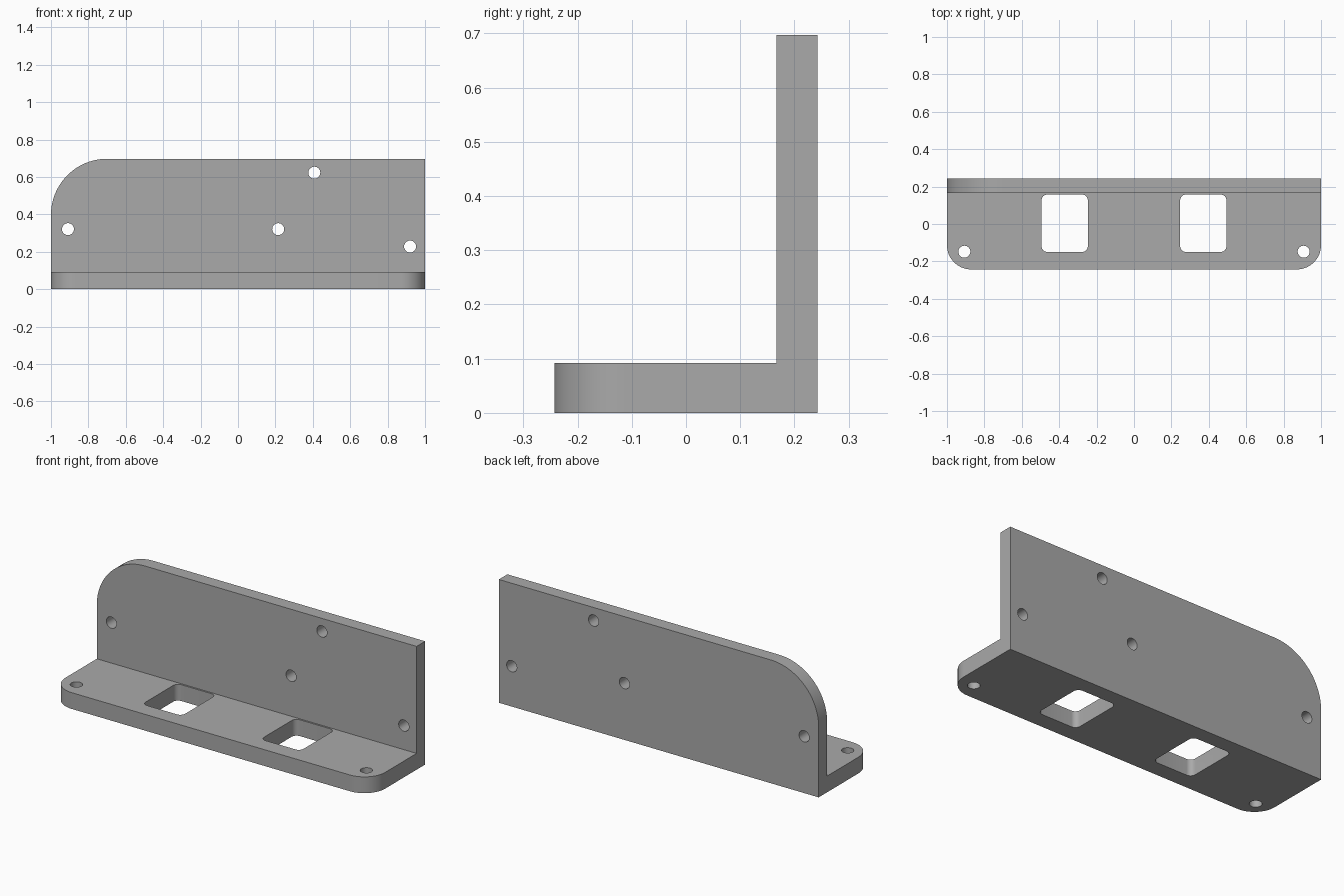
import bpy, bmesh, math
from mathutils import Matrix, Vector

cube = bpy.data.objects.get("Cube")
if cube:
    bpy.data.objects.remove(cube, do_unlink=True)

DEPTH, HEIGHT = 0.243, 0.697          # half depth, full height
WALL_Y, BASE_Z = 0.167, 0.092         # inner faces of the L
HOLE_R = 0.032

steel = bpy.data.materials.new("grey_metal")
steel.use_nodes = True
steel.diffuse_color = (0.4, 0.4, 0.4, 1)
steel.node_tree.nodes["Principled BSDF"].inputs["Base Color"].default_value = (0.4, 0.4, 0.4, 1)


def to_object(name, bm):
    bmesh.ops.recalc_face_normals(bm, faces=bm.faces[:])
    mesh = bpy.data.meshes.new(name)
    bm.to_mesh(mesh)
    bm.free()
    mesh.materials.append(steel)
    obj = bpy.data.objects.new(name, mesh)
    bpy.context.collection.objects.link(obj)
    return obj


def round_edges(bm, test, radius, segments):
    edges = [e for e in bm.edges if test(*(v.co for v in e.verts))]
    bmesh.ops.bevel(bm, geom=edges, offset=radius, segments=segments,
                    profile=0.5, affect='EDGES', clamp_overlap=False)


# L-shaped bracket body, extruded along x
bm = bmesh.new()
profile = [(-DEPTH, 0), (DEPTH, 0), (DEPTH, HEIGHT),
           (WALL_Y, HEIGHT), (WALL_Y, BASE_Z), (-DEPTH, BASE_Z)]
face = bm.faces.new([bm.verts.new((-1, y, z)) for y, z in profile])
side = bmesh.ops.extrude_face_region(bm, geom=[face])["geom"]
bmesh.ops.translate(bm, vec=(2, 0, 0),
                    verts=[v for v in side if isinstance(v, bmesh.types.BMVert)])

# Rounded front corners of the base and one large corner on the wall
round_edges(bm, lambda a, b: max(a.y, b.y) < 0 and abs(a.x - b.x) < 0.01, 0.13, 16)
round_edges(bm, lambda a, b: min(a.z, b.z) > HEIGHT - 0.01 and max(a.x, b.x) < -0.99, 0.30, 24)
bracket = to_object("bracket", bm)

# Cutters for the screw holes and the rounded windows
cut = bmesh.new()


def add_hole(location, rotation):
    bmesh.ops.create_cone(cut, cap_ends=True, segments=32, radius1=HOLE_R, radius2=HOLE_R,
                          depth=0.3, matrix=Matrix.Translation(location) @ rotation)


through_wall = Matrix.Rotation(math.pi / 2, 4, 'X')
for x, z in [(-0.909, 0.321), (0.215, 0.321), (0.408, 0.623), (0.92, 0.228)]:
    add_hole(Vector((x, 0.205, z)), through_wall)

for sign in (-1, 1):
    add_hole(Vector((sign * 0.907, -0.148, 0.05)), Matrix.Identity(4))
    window = bmesh.new()
    bmesh.ops.create_cube(window, size=1, matrix=Matrix.Translation((sign * 0.3705, 0.004, 0.05))
                          @ Matrix.Diagonal((0.247, 0.307, 0.3, 1)))
    round_edges(window, lambda a, b: abs(a.z - b.z) > 0.1, 0.03, 8)
    temp = bpy.data.meshes.new("window")
    window.to_mesh(temp)
    window.free()
    cut.from_mesh(temp)
    bpy.data.meshes.remove(temp)
cutter = to_object("hole_cutter", cut)
cutter.hide_render = True

# Cut the openings, then smooth the curved faces
mod = bracket.modifiers.new("openings", 'BOOLEAN')
mod.operation = 'DIFFERENCE'
mod.solver = 'EXACT'
mod.object = cutter
bpy.ops.object.select_all(action='DESELECT')
bpy.context.view_layer.objects.active = bracket
bracket.select_set(True)
bpy.ops.object.modifier_apply(modifier=mod.name)
bpy.data.objects.remove(cutter, do_unlink=True)
bpy.ops.object.shade_smooth_by_angle(angle=math.radians(30))
